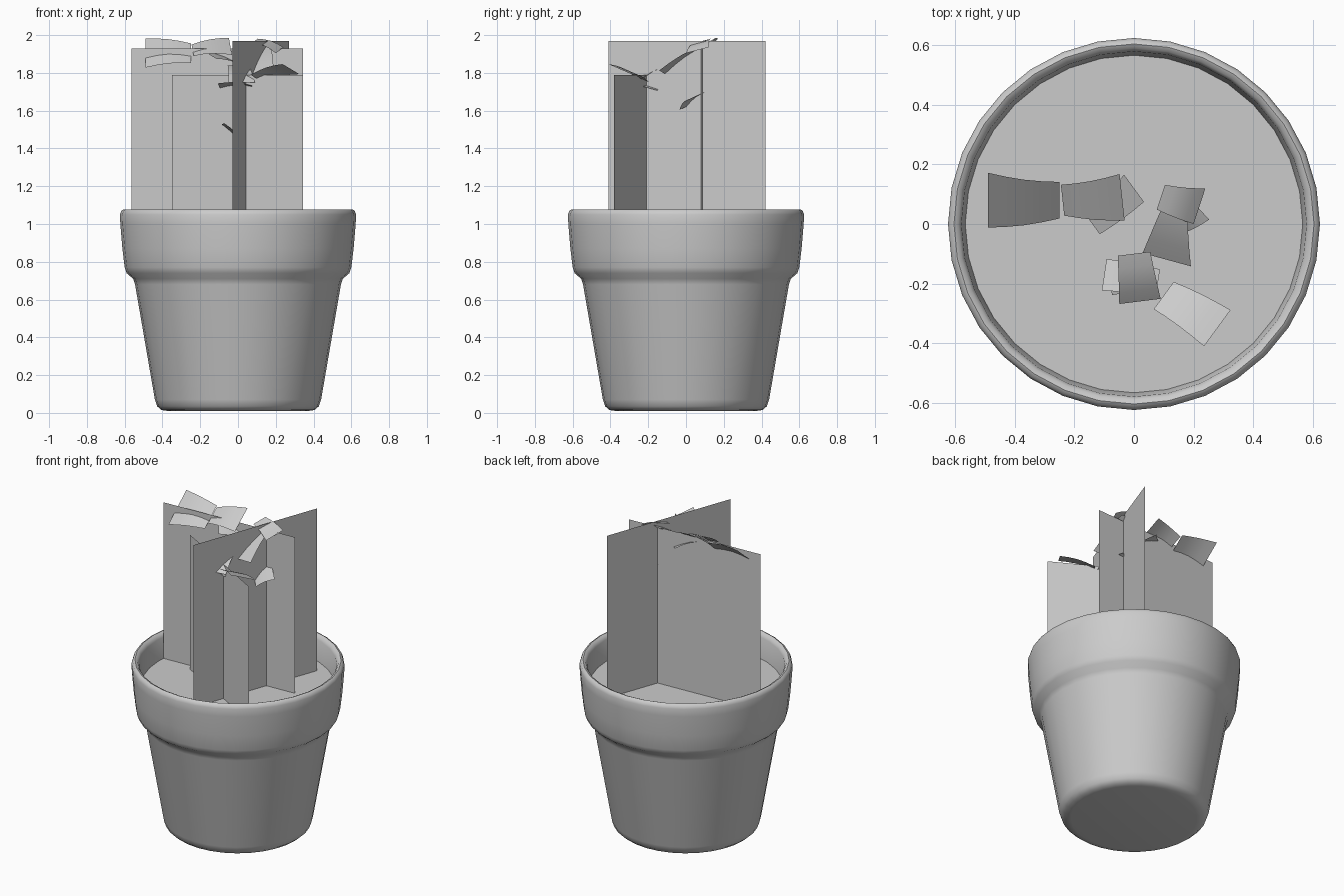
import bpy, bmesh, math
from mathutils import Vector, Matrix

cube = bpy.data.objects.get("Cube")
if cube:
    bpy.data.objects.remove(cube)

grey = bpy.data.materials.new("plain grey")
grey.use_nodes = True
grey.diffuse_color = (0.6, 0.6, 0.6, 1)
grey.node_tree.nodes["Principled BSDF"].inputs["Base Color"].default_value = (0.6, 0.6, 0.6, 1)


def finish(name, bm, smooth=None):
    mesh = bpy.data.meshes.new(name)
    bm.to_mesh(mesh)
    bm.free()
    mesh.materials.append(grey)
    obj = bpy.data.objects.new(name, mesh)
    bpy.context.collection.objects.link(obj)
    if smooth:
        bpy.ops.object.select_all(action="DESELECT")
        obj.select_set(True)
        bpy.context.view_layer.objects.active = obj
        bpy.ops.object.shade_smooth_by_angle(angle=math.radians(smooth))
    return obj


def lathe(name, profile, sides=32):
    bm = bmesh.new()
    verts = [bm.verts.new((r, 0, z)) for r, z in profile]
    edges = [bm.edges.new(pair) for pair in zip(verts, verts[1:])]
    bmesh.ops.spin(bm, geom=verts + edges, cent=(0, 0, 0), axis=(0, 0, 1),
                   angle=math.tau, steps=sides)
    bmesh.ops.remove_doubles(bm, verts=bm.verts, dist=0.0005)
    bmesh.ops.recalc_face_normals(bm, faces=bm.faces)
    return finish(name, bm, 50)


# Terracotta-style pot with a thick rolled rim
lathe("pot", [(0, 0.01), (0.37, 0.01), (0.405, 0.015), (0.428, 0.035), (0.44, 0.07),
              (0.545, 0.68), (0.555, 0.71), (0.59, 0.74), (0.6, 0.77), (0.612, 0.87),
              (0.623, 1.0), (0.625, 1.05), (0.618, 1.07), (0.605, 1.077), (0.59, 1.07),
              (0.58, 1.05), (0.565, 0.9)])

# Soil disc
bm = bmesh.new()
bmesh.ops.create_circle(bm, cap_ends=True, segments=32, radius=0.568,
                        matrix=Matrix.Translation((0, 0, 0.92)))
finish("soil", bm)


# Upright crossing stem cards
def stem_card(name, start, end, top, bottom=0.9):
    bm = bmesh.new()
    corners = [(*start, bottom), (*end, bottom), (*end, top), (*start, top)]
    bm.faces.new([bm.verts.new(c) for c in corners])
    finish(name, bm)


stem_card("wide_stem_card", (-0.565, 0.045), (0.345, 0.09), 1.93)
stem_card("short_stem_card", (-0.35, 0.01), (0.345, -0.38), 1.79)
stem_card("tall_stem_card", (-0.03, -0.41), (0.27, 0.42), 1.97)


# Small arched leaves, widening toward the tip
def leaf(name, base, tip, base_width, tip_width, roll, arch=0.012, steps=4):
    base, tip = Vector(base), Vector(tip)
    along = (tip - base).normalized()
    side = Vector((0, 0, 1)).cross(along).normalized()
    side = Matrix.Rotation(math.radians(roll), 3, along) @ side
    up = along.cross(side)
    bm = bmesh.new()
    rows = []
    for i in range(steps + 1):
        t = i / steps
        mid = base.lerp(tip, t) + up * arch * math.sin(math.pi * t)
        half = side * (base_width + (tip_width - base_width) * t) / 2
        rows.append([bm.verts.new(mid - half), bm.verts.new(mid + half)])
    for a, b in zip(rows, rows[1:]):
        bm.faces.new((a[0], b[0], b[1], a[1]))
    finish(name, bm, 40)


leaf("outer_left_leaf", (-0.25, 0.08, 1.905), (-0.49, 0.08, 1.905), 0.16, 0.24, -40)
leaf("upper_left_leaf", (-0.24, 0.08, 1.92), (-0.04, 0.09, 1.94), 0.12, 0.18, 30)
leaf("lower_left_leaf", (-0.14, 0, 1.89), (0, 0.12, 1.85), 0.09, 0.12, 20)
leaf("drooping_leaf", (0.15, 0.11, 1.95), (0.11, -0.12, 1.8), 0.06, 0.17, 10)
leaf("high_back_leaf", (0.09, 0.09, 1.97), (0.22, 0.06, 1.92), 0.09, 0.13, 15)
leaf("low_back_leaf", (0.12, 0, 1.62), (0.21, 0.06, 1.68), 0.1, 0.13, 20)
leaf("middle_leaf", (0, -0.1, 1.84), (0.02, -0.26, 1.75), 0.11, 0.14, 0)
leaf("side_leaf", (0.08, -0.2, 1.72), (-0.1, -0.17, 1.73), 0.1, 0.11, 15)
leaf("front_leaf", (0.1, -0.24, 1.77), (0.28, -0.35, 1.82), 0.12, 0.16, -20)
leaf("low_front_leaf", (0.02, -0.2, 1.42), (-0.08, -0.21, 1.53), 0.05, 0.06, 10)
